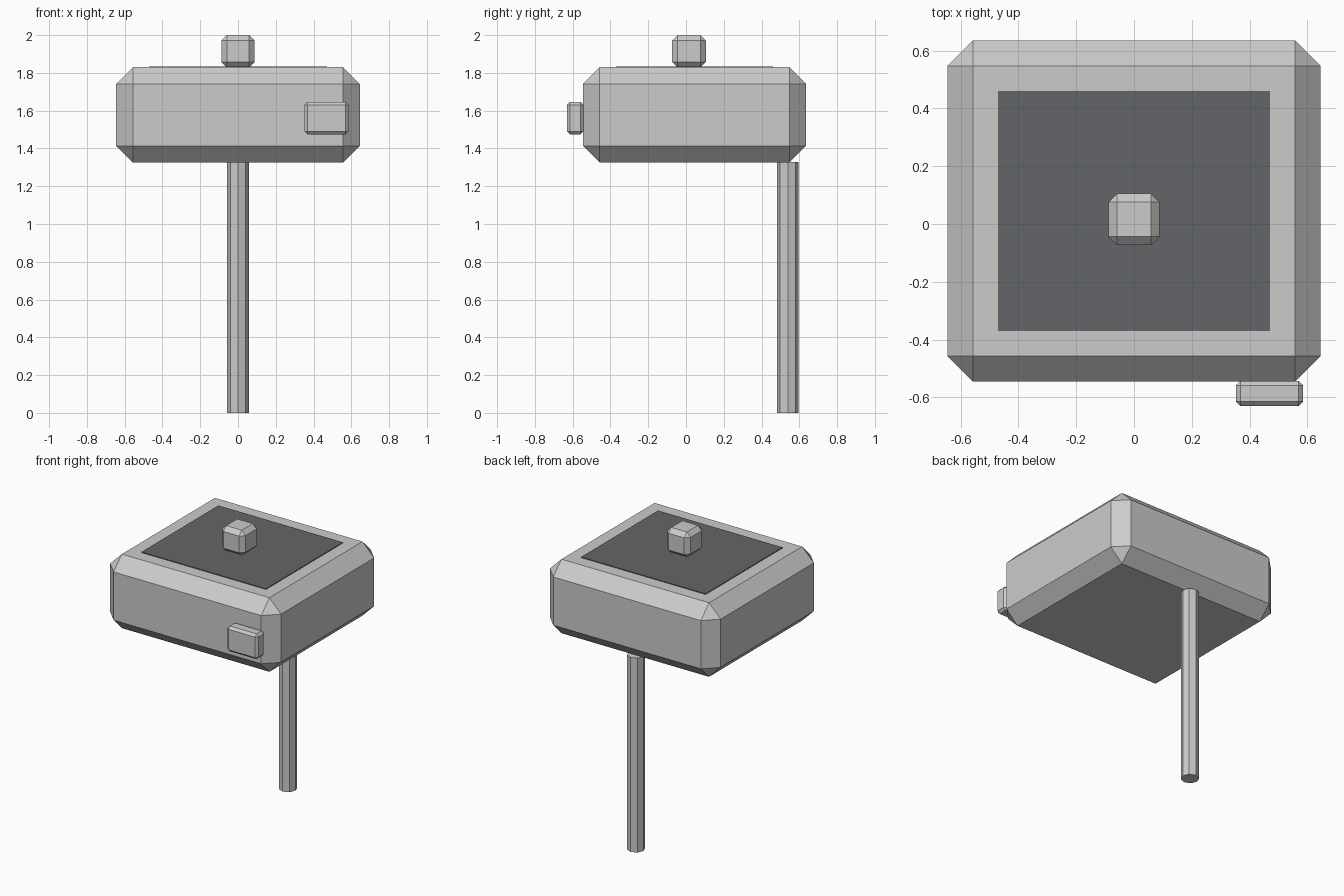
import bpy

if "Cube" in bpy.data.objects:
    bpy.data.objects.remove(bpy.data.objects["Cube"])


def material(name, rgb):
    m = bpy.data.materials.new(name)
    m.diffuse_color = (*rgb, 1)
    m.use_nodes = True
    m.node_tree.nodes["Principled BSDF"].inputs["Base Color"].default_value = m.diffuse_color
    return m


light_grey = material("light grey", (0.60, 0.60, 0.59))
dark_slate = material("dark slate", (0.123, 0.130, 0.138))


def box(name, lo, hi, mat, bevel=0):
    """Box between two corners, with optional flat chamfered edges."""
    bpy.ops.mesh.primitive_cube_add(
        size=1, location=[(a + b) / 2 for a, b in zip(lo, hi)])
    ob = bpy.context.object
    ob.name = name
    ob.scale = [b - a for a, b in zip(lo, hi)]
    bpy.ops.object.transform_apply(location=False, rotation=False, scale=True)
    ob.data.materials.append(mat)
    if bevel:
        mod = ob.modifiers.new("chamfer", "BEVEL")
        mod.width = bevel
        mod.segments = 1
    return ob


# Chamfered housing
box("housing", (-0.645, -0.545, 1.325), (0.645, 0.635, 1.83), light_grey, 0.088)

# Thin dark panel on the top
box("top_panel", (-0.47, -0.37, 1.827), (0.47, 0.46, 1.835), dark_slate)

# Small knob on the panel
box("top_knob", (-0.088, -0.073, 1.828), (0.088, 0.105, 2.0), light_grey, 0.029)

# Button at the front right
box("front_button", (0.352, -0.63, 1.475), (0.585, -0.543, 1.647), light_grey, 0.016)

# Eight-sided post under the rear edge
bpy.ops.mesh.primitive_cylinder_add(
    vertices=8, radius=0.057, depth=1.327, location=(0, 0.539, 0.6635))
post = bpy.context.object
post.name = "post"
post.data.materials.append(light_grey)
